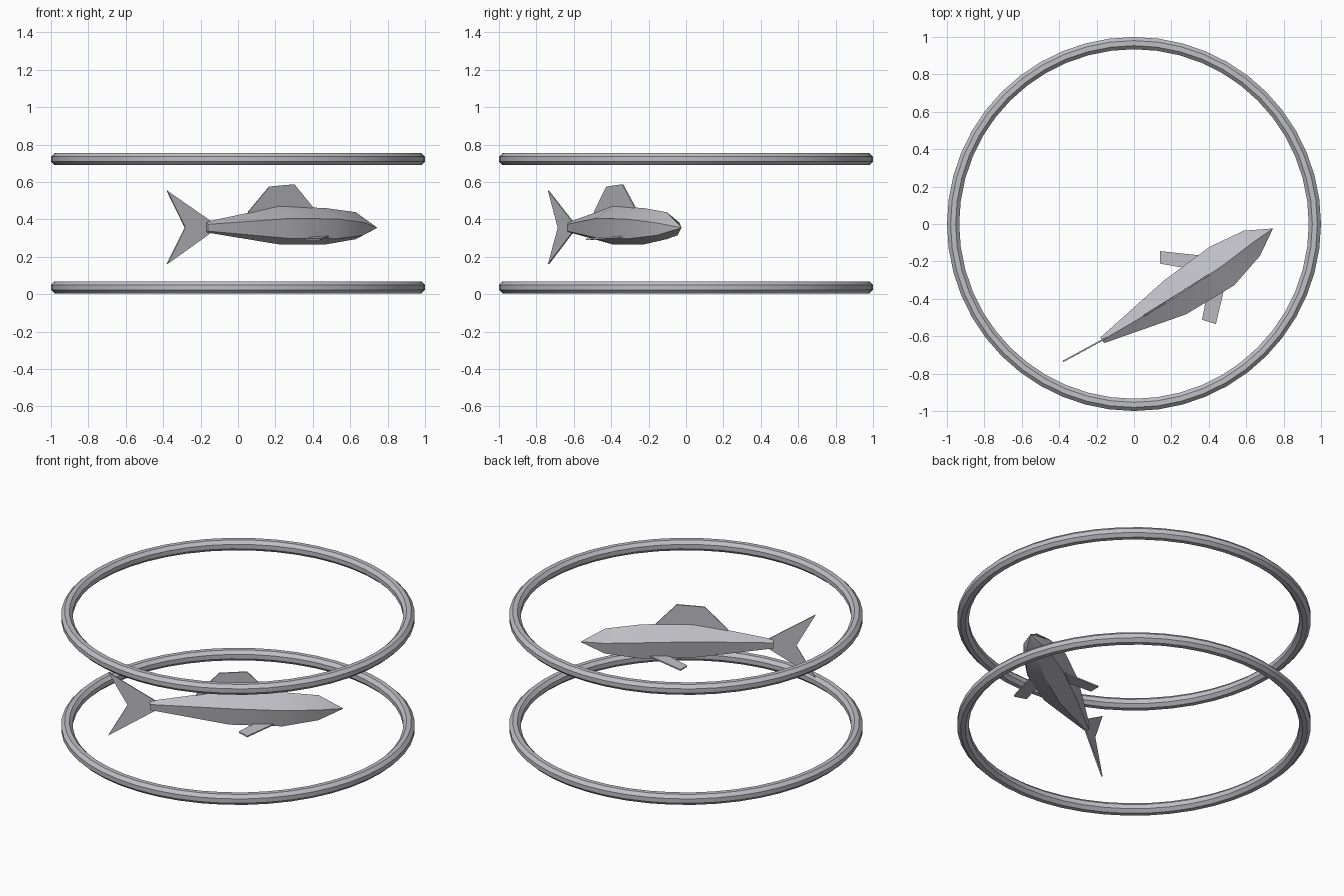
import bpy, bmesh, math
from mathutils import Vector

cube = bpy.data.objects.get("Cube")
if cube:
    bpy.data.objects.remove(cube, do_unlink=True)

silver = bpy.data.materials.new("silver_grey")
silver.use_nodes = True
colour = (0.51, 0.51, 0.55, 1)
silver.diffuse_color = colour
silver.node_tree.nodes["Principled BSDF"].inputs["Base Color"].default_value = colour


def finish(name, bm, smooth_angle=None):
    bmesh.ops.recalc_face_normals(bm, faces=bm.faces)
    mesh = bpy.data.meshes.new(name)
    bm.to_mesh(mesh)
    bm.free()
    mesh.materials.append(silver)
    obj = bpy.data.objects.new(name, mesh)
    bpy.context.collection.objects.link(obj)
    if smooth_angle:
        bpy.ops.object.select_all(action="DESELECT")
        obj.select_set(True)
        bpy.context.view_layer.objects.active = obj
        bpy.ops.object.shade_smooth_by_angle(angle=math.radians(smooth_angle))
    return obj


def loft(bm, rings, closed=False):
    count = len(rings)
    for i in range(count if closed else count - 1):
        a, b = rings[i], rings[(i + 1) % count]
        for j in range(len(a)):
            k = (j + 1) % len(a)
            bm.faces.new((a[j], a[k], b[k], b[j]))


def plate(name, points, offset):
    """Thin slab: the outline is shifted half the offset each way."""
    bm = bmesh.new()
    half = Vector(offset) / 2
    sides = [[bm.verts.new(Vector(p) + s * half) for p in points] for s in (-1, 1)]
    loft(bm, sides)
    bm.faces.new(sides[0])
    bm.faces.new(sides[1])
    return finish(name, bm)


# Two hoops with an octagonal section
def hoop(name, z, major=0.967, minor=0.0353, segments=48, sides=8):
    bm = bmesh.new()
    rings = []
    for i in range(segments):
        a = math.tau * i / segments
        ring = []
        for j in range(sides):
            b = math.tau * (j + 0.5) / sides
            r = major + minor * math.cos(b)
            ring.append(bm.verts.new((r * math.cos(a), r * math.sin(a),
                                      z + minor * math.sin(b))))
        rings.append(ring)
    loft(bm, rings, closed=True)
    finish(name, bm, 30)


hoop("lower_hoop", 0.036)
hoop("upper_hoop", 0.722)

# Body stations: x, y, half width, then heights of ridge, side, lower edge, keel
stations = [
    (-0.17, -0.622, 0.018, 0.387, 0.373, 0.337, 0.330),
    (0.22, -0.392, 0.108, 0.470, 0.405, 0.298, 0.266),
    (0.47, -0.225, 0.122, 0.460, 0.402, 0.296, 0.266),
    (0.63, -0.103, 0.080, 0.438, 0.383, 0.314, 0.294),
    (0.742, -0.025, 0.001, 0.357, 0.356, 0.354, 0.353),
]
across = Vector((-0.545, 0.838, 0))

bm = bmesh.new()
rings = []
for x, y, w, ridge, side, low, keel in stations:
    section = [(0, ridge), (w, side), (0.85 * w, low),
               (0, keel), (-0.85 * w, low), (-w, side)]
    rings.append([bm.verts.new(Vector((x, y, z)) + across * v) for v, z in section])
loft(bm, rings)
bm.faces.new(rings[0])
bm.faces.new(rings[-1])
finish("fish_body", bm, 30)


def spine_y(x):
    """Follow the gently bent centre line, including the tail."""
    line = [(-0.38, -0.735)] + [s[:2] for s in stations]
    for (x0, y0), (x1, y1) in zip(line, line[1:]):
        if x <= x1:
            return y0 + (y1 - y0) * (x - x0) / (x1 - x0)
    return line[-1][1]


# Upright fins on the centre line
dorsal = [(0.05, 0.42), (0.056, 0.442), (0.167, 0.575), (0.30, 0.587),
          (0.40, 0.464), (0.40, 0.44)]
tail = [(-0.14, 0.386), (-0.38, 0.553), (-0.283, 0.355), (-0.38, 0.16), (-0.14, 0.332)]
for name, outline in (("dorsal_fin", dorsal), ("tail_fin", tail)):
    plate(name, [(x, spine_y(x), z) for x, z in outline], across * 0.008)

# Flat pectoral fins, drooping slightly towards the tips
front_fin = [(0.364, -0.512, 0.293), (0.438, -0.535, 0.293),
             (0.50, -0.27, 0.312), (0.41, -0.27, 0.312)]
back_fin = [(0.14, -0.145, 0.293), (0.14, -0.212, 0.293),
            (0.36, -0.25, 0.312), (0.42, -0.175, 0.312)]
plate("front_pectoral_fin", front_fin, (0, 0, 0.008))
plate("back_pectoral_fin", back_fin, (0, 0, 0.008))
